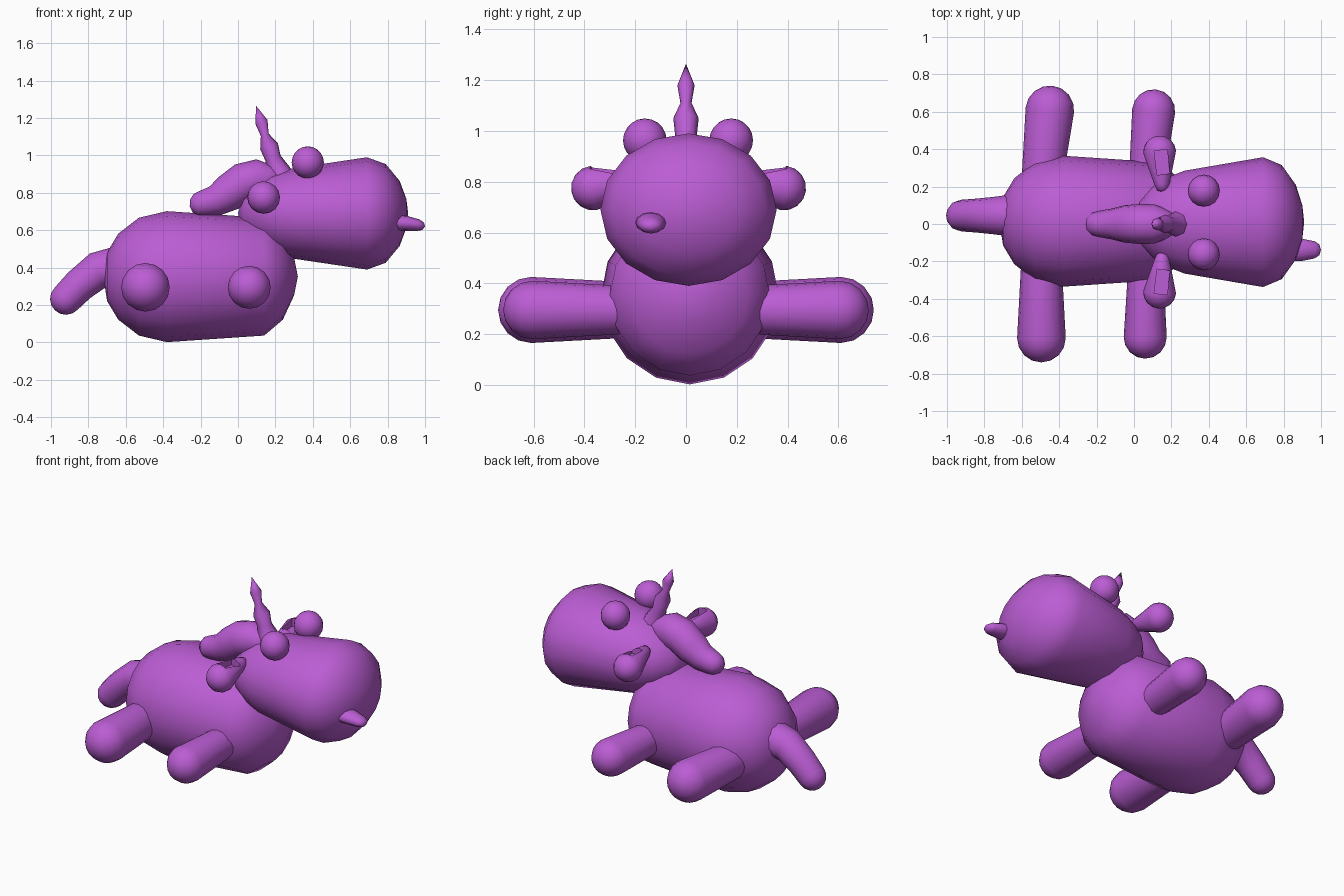
import bpy, bmesh, math
from mathutils import Vector

if "Cube" in bpy.data.objects:
    bpy.data.objects.remove(bpy.data.objects["Cube"])

mat = bpy.data.materials.new("purple")
mat.diffuse_color = (0.50, 0.11, 0.66, 1)
mat.use_nodes = True
mat.node_tree.nodes["Principled BSDF"].inputs["Base Color"].default_value = mat.diffuse_color


def finish(ob):
    ob.data.materials.clear()
    ob.data.materials.append(mat)
    bpy.ops.object.select_all(action='DESELECT')
    ob.select_set(True)
    bpy.context.view_layer.objects.active = ob
    bpy.ops.object.shade_smooth_by_angle(angle=math.radians(45))


def sweep(name, nodes, ref=(0, 1, 0), sides=12, flat=1.0, caps=(0, 0)):
    """Loft rings (x, y, z, r) along a path; caps = rounded rings per end."""
    pts = [(Vector(n[:3]), n[3]) for n in nodes]
    tans = []
    for i in range(len(pts)):
        a, b = pts[max(i - 1, 0)][0], pts[min(i + 1, len(pts) - 1)][0]
        tans.append((b - a).normalized())
    rings = [(p, r, t) for (p, r), t in zip(pts, tans)]
    for end, n in enumerate(caps):
        p, r, t = rings[-1 if end else 0]
        s = 1 if end else -1
        for k in range(1, n + 1):
            a = math.pi / 2 * k / n
            ring = (p + t * s * r * math.sin(a), r * math.cos(a) if k < n else 0, t)
            rings.insert(len(rings) if end else 0, ring)
    bm = bmesh.new()
    loops = []
    for p, r, t in rings:
        if r < 1e-5:
            loops.append([bm.verts.new(p)])
            continue
        u = Vector(ref)
        u = (u - t * u.dot(t)).normalized()
        v = t.cross(u)
        loops.append([bm.verts.new(p + u * r * math.cos(a) + v * r * flat * math.sin(a))
                      for a in (2 * math.pi * i / sides for i in range(sides))])
    for A, B in zip(loops, loops[1:]):
        for i in range(sides):
            j = (i + 1) % sides
            quad = [A[i % len(A)], A[j % len(A)], B[j % len(B)], B[i % len(B)]]
            bm.faces.new(list(dict.fromkeys(quad)))
    for L in (loops[0], loops[-1]):
        if len(L) > 1:
            bm.faces.new(L)
    bmesh.ops.recalc_face_normals(bm, faces=bm.faces)
    me = bpy.data.meshes.new(name)
    bm.to_mesh(me)
    bm.free()
    ob = bpy.data.objects.new(name, me)
    bpy.context.collection.objects.link(ob)
    finish(ob)
    return ob


# Torso: plump tapered capsule
sweep("body", [(x, 0.015, 0.352, r) for x, r in (
    (-0.72, 0), (-0.70, 0.13), (-0.64, 0.23), (-0.53, 0.315), (-0.38, 0.35),
    (0.14, 0.315), (0.24, 0.23), (0.30, 0.10), (0.32, 0))], sides=16)

# Head: widening toward the muzzle
sweep("head", [(x, 0.01, 0.69, r) for x, r in (
    (0.0, 0), (0.03, 0.11), (0.10, 0.19), (0.18, 0.24), (0.27, 0.275),
    (0.69, 0.347), (0.79, 0.305), (0.865, 0.20), (0.90, 0.09), (0.91, 0))],
    sides=16, flat=0.865)

# Legs splayed sideways, with round feet
for side, s, back_x, front_x in (("right", -1, -0.495, 0.06), ("left", 1, -0.45, 0.105)):
    sweep("back_leg_" + side, [(-0.495, s * 0.2, 0.295, 0.108),
                               (back_x, s * 0.61, 0.295, 0.13)],
          ref=(0, 0, 1), sides=16, caps=(0, 4))
    sweep("front_leg_" + side, [(0.063, s * 0.2, 0.295, 0.092),
                                (front_x, s * 0.605, 0.295, 0.115)],
          ref=(0, 0, 1), sides=16, caps=(0, 4))

    # Ear with a scooped slot on top
    ear = sweep("ear_" + side, [(0.15, 0.01 + s * 0.20, 0.80, 0.04),
                                (0.137, 0.01 + s * 0.375, 0.775, 0.088)],
                ref=(0, 0, 1), sides=16, caps=(2, 4))
    bpy.ops.mesh.primitive_cube_add(size=1, location=(0.15, 0.01 + s * 0.32, 0.87))
    cutter = bpy.context.object
    cutter.scale = (0.07, 0.13, 0.13)
    cutter.rotation_euler = (0, 0, s * 0.12)
    cutter.hide_render = True
    bpy.context.view_layer.objects.active = ear
    mod = ear.modifiers.new("slot", 'BOOLEAN')
    mod.operation = 'DIFFERENCE'
    mod.object = cutter
    bpy.ops.object.modifier_move_to_index(modifier="slot", index=0)
    bpy.ops.object.modifier_apply(modifier="slot")
    bpy.data.objects.remove(cutter, do_unlink=True)
    finish(ear)

    # Eye
    bpy.ops.mesh.primitive_uv_sphere_add(segments=16, ring_count=10, radius=0.086,
                                         location=(0.373, 0.008 + s * 0.17, 0.963))
    eye = bpy.context.object
    eye.name = "eye_" + side
    finish(eye)

# Tail drooping behind
sweep("tail", [(-0.64, 0.045, 0.40, 0.115), (-0.75, 0.045, 0.385, 0.10),
               (-0.85, 0.045, 0.305, 0.09), (-0.92, 0.045, 0.233, 0.085)],
      sides=12, caps=(0, 4))

# Mane curling from the head down onto the back
sweep("mane", [(-0.19, 0, 0.742, 0.07), (-0.12, 0, 0.758, 0.082), (-0.05, 0, 0.80, 0.10),
               (0.03, 0, 0.855, 0.107), (0.11, 0, 0.875, 0.105), (0.17, 0, 0.87, 0.08)],
      sides=12, caps=(3, 2))

# Knobbly pointed horn
sweep("horn", [(0.235, 0, 0.87, 0.075), (0.215, 0, 0.92, 0.062), (0.187, 0, 0.985, 0.043),
               (0.166, 0, 1.05, 0.05), (0.143, 0, 1.11, 0.022),
               (0.125, 0, 1.18, 0.034), (0.097, 0, 1.265, 0)], sides=8)

# Small off-centre muzzle nub
sweep("muzzle_nub", [(0.84, -0.138, 0.64, 0.062), (0.90, -0.138, 0.637, 0.059),
                     (0.965, -0.138, 0.627, 0.046), (0.99, -0.138, 0.622, 0.03),
                     (1.0, -0.138, 0.62, 0)], sides=12, flat=0.68)
